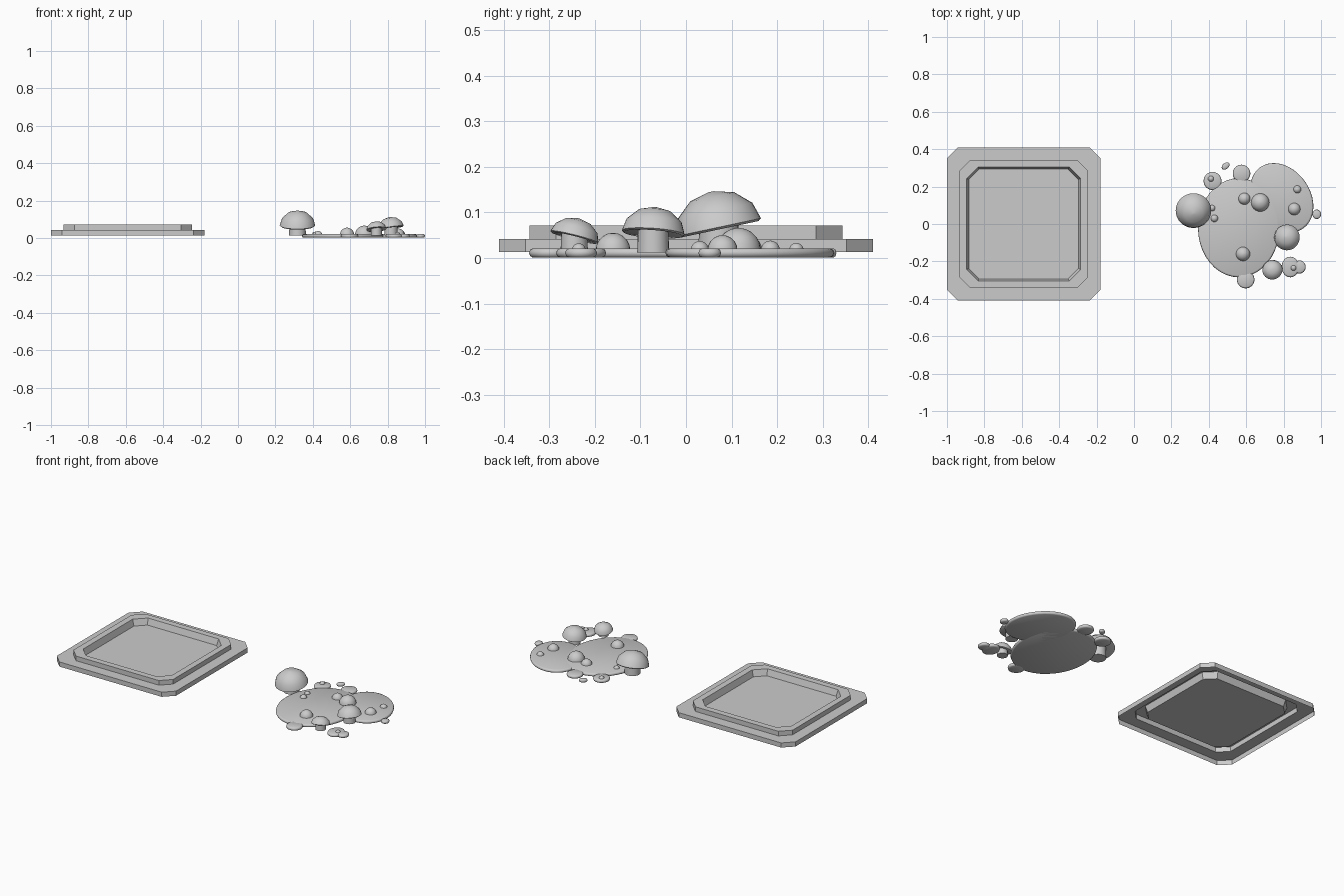
import bpy, bmesh
from math import sin, cos, pi, radians
from mathutils import Matrix

if "Cube" in bpy.data.objects:
    bpy.data.objects.remove(bpy.data.objects["Cube"])


def finish(name, bm, loc, rot=(0, 0, 0), smooth=True):
    bmesh.ops.recalc_face_normals(bm, faces=bm.faces)
    me = bpy.data.meshes.new(name)
    bm.to_mesh(me)
    bm.free()
    ob = bpy.data.objects.new(name, me)
    ob.location = loc
    ob.rotation_euler = [radians(a) for a in rot]
    bpy.context.collection.objects.link(ob)
    if smooth:
        bpy.context.view_layer.objects.active = ob
        ob.select_set(True)
        bpy.ops.object.shade_smooth_by_angle(angle=radians(50))
        ob.select_set(False)
    return ob


def loft(bm, rings, cap_first=False, cap_last=False):
    loops = [[bm.verts.new(p) for p in ring] for ring in rings]
    for a, b in zip(loops, loops[1:]):
        n = len(a)
        for i in range(n):
            j = (i + 1) % n
            bm.faces.new((a[i], a[j], b[j], b[i]))
    if cap_first:
        bm.faces.new(loops[0][::-1])
    if cap_last:
        bm.faces.new(loops[-1])


def octagon(h, c, z):
    k = h - c
    return [(h, -k, z), (h, k, z), (k, h, z), (-k, h, z),
            (-h, k, z), (-h, -k, z), (-k, -h, z), (k, -h, z)]


def lathe(name, profile, loc, rot=(0, 0, 0), sx=1, sy=1, seg=32,
          first=True, last=True):
    bm = bmesh.new()
    loft(bm, [[(r * sx * cos(2 * pi * i / seg), r * sy * sin(2 * pi * i / seg), z)
               for i in range(seg)] for r, z in profile], first, last)
    return finish(name, bm, loc, rot)


# Stepped tray: thin pressed shell with chamfered corners, open underneath
bm = bmesh.new()
loft(bm, [octagon(h, c, z) for h, c, z in (
    (0.41, 0.058, 0.013), (0.41, 0.058, 0.042), (0.343, 0.058, 0.042),
    (0.343, 0.058, 0.071), (0.305, 0.062, 0.071), (0.293, 0.055, 0.033))],
    cap_last=True)
finish("tray", bm, (-0.59, 0, 0), smooth=False)


# Flat rounded patches: x, y, half width, half depth, turn
patches = [
    (0.56, -0.02, 0.218, 0.265, 0), (0.79, 0.14, 0.152, 0.2, 35),
    (0.42, 0.23, 0.048, 0.048, 0), (0.49, 0.31, 0.024, 0.016, 40),
    (0.575, 0.27, 0.047, 0.047, 0), (0.597, -0.297, 0.047, 0.047, 0),
    (0.836, -0.23, 0.047, 0.055, 0), (0.885, -0.23, 0.033, 0.035, 0),
    (0.977, 0.052, 0.023, 0.025, 0)]
for i, (x, y, a, b, t) in enumerate(patches):
    e = min(0.008, a * 0.4)
    prof = [(a - e, 0.001), (a - e * 0.3, 0.004), (a, 0.011),
            (a - e * 0.3, 0.018), (a - e, 0.021)]
    lathe(f"patch_{i + 1}", prof, (x, y, 0), (0, 0, t), sy=b / a, seg=40)

# Half-dome buds: x, y, radius
buds = [
    (0.583, -0.16, 0.038), (0.59, 0.135, 0.032), (0.675, 0.115, 0.049),
    (0.857, 0.08, 0.033), (0.873, 0.185, 0.021), (0.418, 0.085, 0.017),
    (0.43, 0.03, 0.02), (0.411, 0.242, 0.016), (0.853, -0.235, 0.015)]
for i, (x, y, r) in enumerate(buds):
    prof = [(r * cos(a), r * sin(a)) for a in
            [radians(d) for d in (0, 18, 36, 54, 72, 87)]]
    lathe(f"bud_{i + 1}", prof, (x, y, 0.017), seg=24)

# Mushrooms: x, y, cap radius, rim height, cap height, stem radius, tilt x, tilt y
mushrooms = [
    (0.318, 0.072, 0.095, 0.065, 0.082, 0.045, 12, 0),
    (0.818, -0.072, 0.069, 0.054, 0.058, 0.035, -4, -8),
    (0.74, -0.245, 0.054, 0.045, 0.043, 0.03, -14, -5)]
for i, (x, y, r, z, h, s, tx, ty) in enumerate(mushrooms):
    lathe(f"stem_{i + 1}", [(s, 0.012), (s * 0.95, z + h * 0.25)], (x, y, 0), seg=24)
    cap = [(s * 0.6, h * 0.1), (r * 0.93, -h * 0.03), (r, h * 0.03),
           (r * 0.88, h * 0.48), (r * 0.52, h * 0.86), (r * 0.06, h)]
    lathe(f"cap_{i + 1}", cap, (x, y, z), (tx, ty, 0), seg=32)
